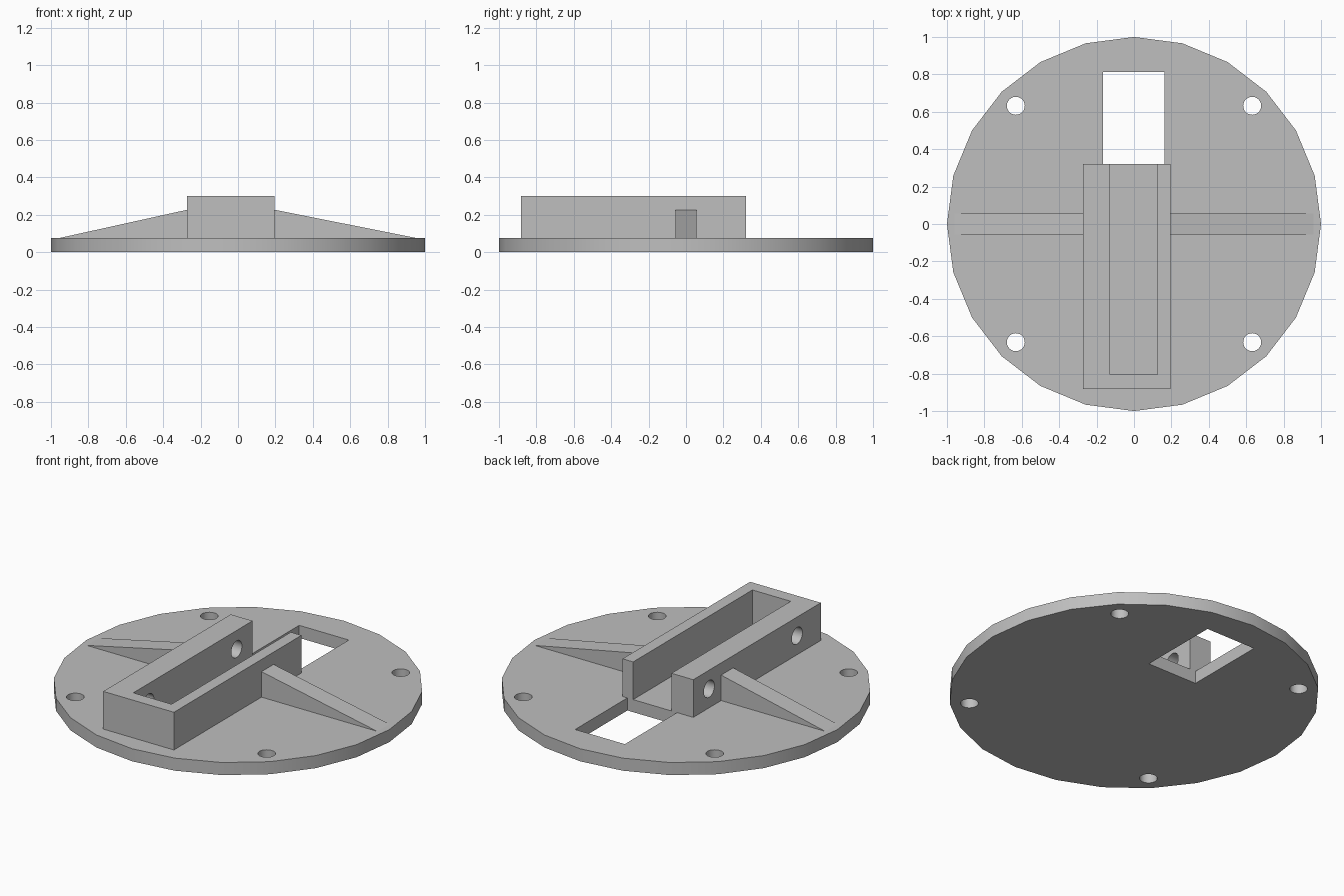
import bpy, bmesh, math
from mathutils import Matrix, Vector

if "Cube" in bpy.data.objects:
    bpy.data.objects.remove(bpy.data.objects["Cube"])

DISC_TOP, WALL_TOP = 0.075, 0.30

grey = bpy.data.materials.new("plain grey")
grey.diffuse_color = (0.52, 0.52, 0.52, 1)
grey.use_nodes = True
grey.node_tree.nodes["Principled BSDF"].inputs["Base Color"].default_value = grey.diffuse_color


def prism(name, profile, axis, start, end):
    """Extrude a closed 2D profile along y (profile x,z) or z (profile x,y)."""
    def place(p, d):
        return (p[0], d, p[1]) if axis == 'y' else (p[0], p[1], d)
    bm = bmesh.new()
    face = bm.faces.new([bm.verts.new(place(p, start)) for p in profile])
    ext = bmesh.ops.extrude_face_region(bm, geom=[face])
    moved = [v for v in ext['geom'] if isinstance(v, bmesh.types.BMVert)]
    shift = Vector(place((0, 0), end - start))
    bmesh.ops.translate(bm, verts=moved, vec=shift)
    bmesh.ops.recalc_face_normals(bm, faces=bm.faces)
    return finish(name, bm)


def cylinder(name, radius, depth, sides, matrix):
    bm = bmesh.new()
    bmesh.ops.create_cone(bm, cap_ends=True, segments=sides, radius1=radius,
                          radius2=radius, depth=depth, matrix=matrix)
    return finish(name, bm)


def finish(name, bm):
    mesh = bpy.data.meshes.new(name)
    bm.to_mesh(mesh)
    bm.free()
    mesh.materials.append(grey)
    obj = bpy.data.objects.new(name, mesh)
    bpy.context.collection.objects.link(obj)
    return obj


def activate(obj):
    bpy.ops.object.select_all(action='DESELECT')
    obj.select_set(True)
    bpy.context.view_layer.objects.active = obj


def cut(obj, cutters):
    activate(obj)
    for c in cutters:
        mod = obj.modifiers.new("cut", 'BOOLEAN')
        mod.operation, mod.solver, mod.object = 'DIFFERENCE', 'EXACT', c
        bpy.ops.object.modifier_apply(modifier=mod.name)
        bpy.data.objects.remove(c)
    activate(obj)
    bpy.ops.object.shade_smooth_by_angle(angle=math.radians(30))


# Round base plate: 24 sides, a vertex on each axis
circle = [(math.cos(i * math.tau / 24), math.sin(i * math.tau / 24)) for i in range(24)]
base = prism("base_plate", circle, 'z', 0, DISC_TOP)

# Four screw holes and the rectangular window
cutters = [cylinder("screw_hole", 0.048, 0.4, 32, Matrix.Translation((sx * 0.632, sy * 0.632, 0.04)))
           for sx in (-1, 1) for sy in (-1, 1)]
cutters.append(prism("window", [(-0.165, 0.32), (0.163, 0.32), (0.163, 0.813), (-0.165, 0.813)],
                     'z', -0.1, 0.2))
cut(base, cutters)

# U-shaped housing, open at the back, thicker on the left
outline = [(-0.272, -0.883), (0.195, -0.883), (0.195, 0.32), (0.125, 0.32),
           (0.125, -0.805), (-0.128, -0.805), (-0.128, 0.32), (-0.272, 0.32)]
housing = prism("housing_walls", outline, 'z', DISC_TOP, WALL_TOP)

# Two cross holes through the thick left wall only
cut(housing, [cylinder("cross_hole", 0.05, 0.3, 32,
                       Matrix.Translation((-0.2, y, 0.188)) @ Matrix.Rotation(math.pi / 2, 4, 'Y'))
              for y in (0.17, -0.66)])

# Tapered side ribs
for name, wall, tip in (("right_rib", 0.195, 0.96), ("left_rib", -0.272, -0.96)):
    prism(name, [(wall, DISC_TOP), (tip, DISC_TOP), (wall, 0.227)], 'y', -0.057, 0.057)
